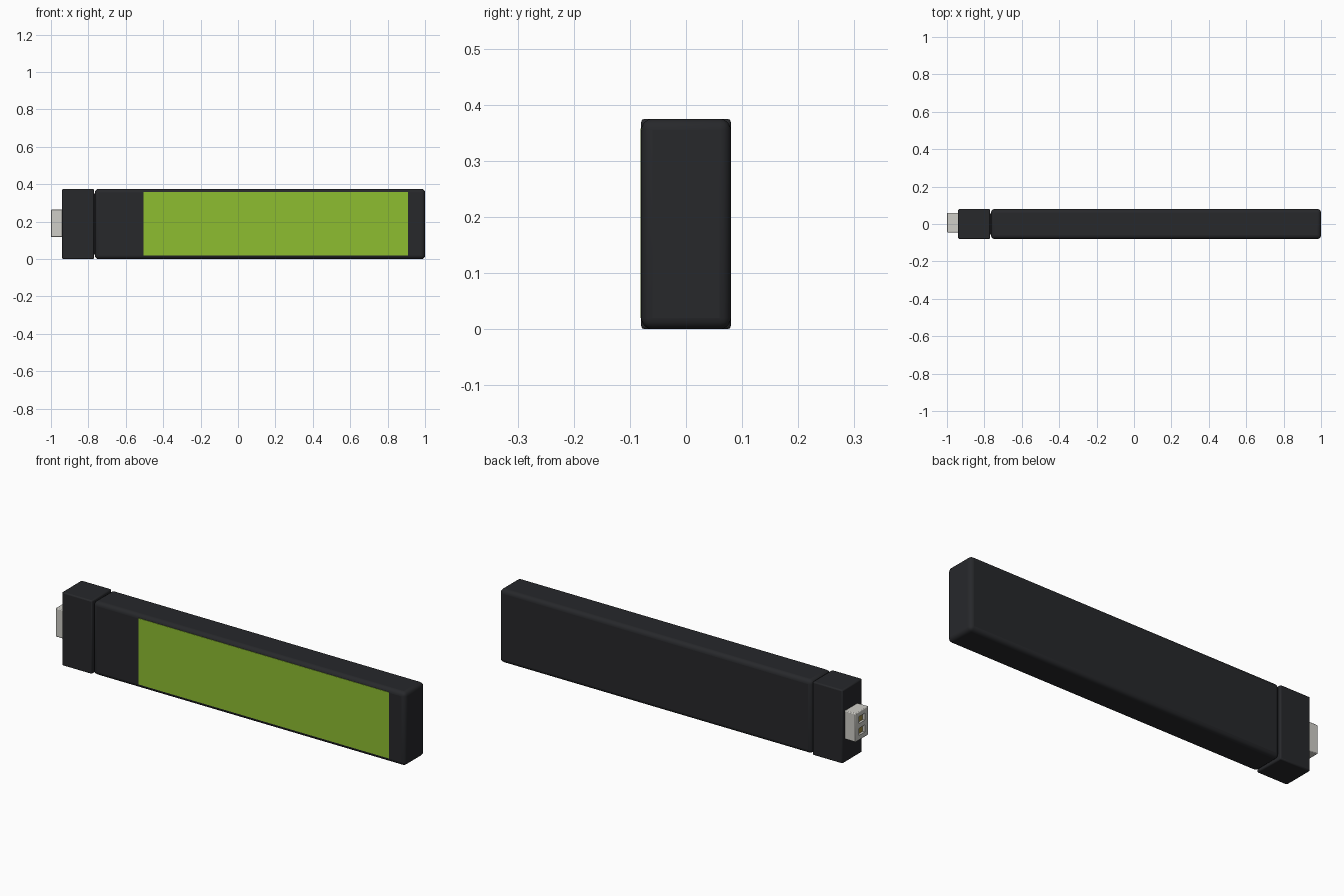
import bpy

if "Cube" in bpy.data.objects:
    bpy.data.objects.remove(bpy.data.objects["Cube"])


def material(name, color):
    m = bpy.data.materials.new(name)
    m.diffuse_color = (*color, 1)
    m.use_nodes = True
    m.node_tree.nodes["Principled BSDF"].inputs["Base Color"].default_value = m.diffuse_color
    return m


def box(name, lo, hi, mat, bevel=0.0, segments=3):
    size = [h - l for l, h in zip(lo, hi)]
    centre = [(l + h) / 2 for l, h in zip(lo, hi)]
    bpy.ops.mesh.primitive_cube_add(size=1, location=centre)
    ob = bpy.context.object
    ob.name = name
    ob.scale = size
    bpy.ops.object.transform_apply(location=False, rotation=False, scale=True)
    ob.data.materials.append(mat)
    if bevel:
        mod = ob.modifiers.new("rounded_edges", "BEVEL")
        mod.width = bevel
        mod.segments = segments
        bpy.ops.object.shade_smooth_by_angle()
    return ob


black = material("black_plastic", (0.02, 0.021, 0.024))
green = material("green_label", (0.27, 0.51, 0.03))
metal = material("plug_metal", (0.62, 0.61, 0.57))
gold = material("gold_contact", (0.35, 0.25, 0.05))

# Long rounded body, plug-end collar and the core joining them
box("body", (-0.765, -0.08, 0), (1.0, 0.08, 0.375), black, 0.02, 4)
box("collar", (-0.94, -0.08, 0), (-0.77, 0.08, 0.375), black, 0.006, 2)
box("joining_core", (-0.80, -0.055, 0.025), (-0.74, 0.055, 0.35), black)

# Thin label on the front face
box("front_label", (-0.505, -0.0815, 0.02), (0.91, -0.078, 0.358), green)

# Metal plug with two recessed sockets in its end
plug = box("plug", (-1.0, -0.045, 0.118), (-0.93, 0.06, 0.264), metal, 0.004, 2)
for i, z in enumerate((0.161, 0.221)):
    cutter = box(f"socket_cutter_{i}", (-1.02, -0.015, z - 0.018),
                 (-0.985, 0.03, z + 0.018), metal)
    cutter.hide_render = True
    cutter.hide_set(True)
    cut = plug.modifiers.new(f"socket_{i}", "BOOLEAN")
    cut.object = cutter
    cut.operation = "DIFFERENCE"
    cut.solver = "EXACT"
    # Gold contact at the bottom of the socket
    box(f"contact_{i}", (-0.988, -0.015, z - 0.018), (-0.98, 0.03, z + 0.018), gold)
